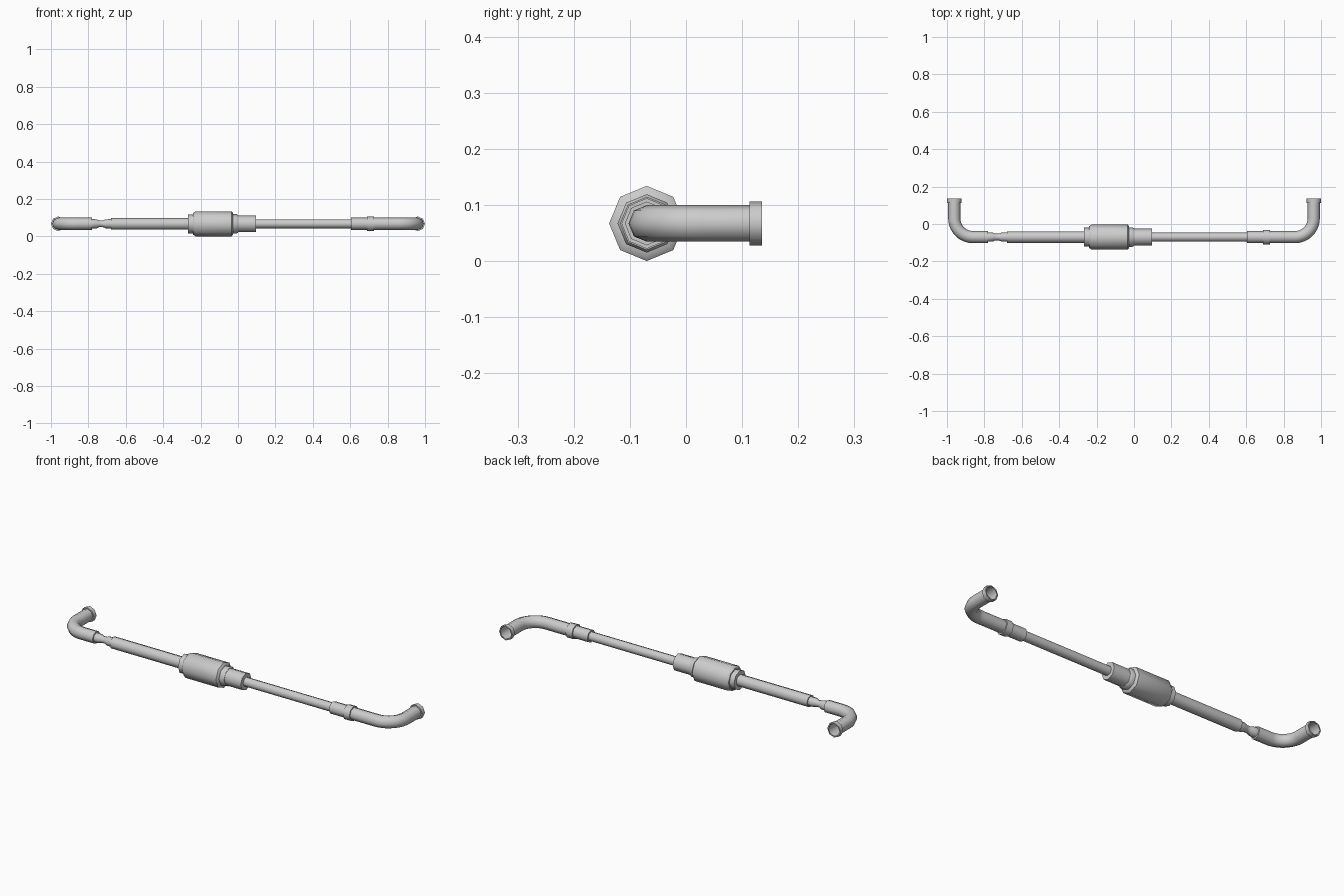
import bpy, bmesh, math

if "Cube" in bpy.data.objects:
    bpy.data.objects.remove(bpy.data.objects["Cube"])

SIDES = 8
AX_Y, AX_Z = -0.07, 0.067      # main pipe axis
PIPE_R, BEND_R, END_X = 0.0325, 0.10, 0.961


def loft(name, stations):
    """Skin 8-sided rings; each station is (x, y, heading angle, radius)."""
    bm = bmesh.new()
    rings = []
    for x, y, h, r in stations:
        ring = []
        for i in range(SIDES):
            a = 2 * math.pi * i / SIDES
            c = r * math.cos(a)
            ring.append(bm.verts.new((x - c * math.sin(h), y + c * math.cos(h),
                                      AX_Z + r * math.sin(a))))
        rings.append(ring)
    for p, q in zip(rings, rings[1:]):
        for i in range(SIDES):
            j = (i + 1) % SIDES
            bm.faces.new((p[i], p[j], q[j], q[i]))
    bmesh.ops.recalc_face_normals(bm, faces=bm.faces)
    me = bpy.data.meshes.new(name)
    bm.to_mesh(me)
    bm.free()
    ob = bpy.data.objects.new(name, me)
    bpy.context.collection.objects.link(ob)
    bpy.ops.object.select_all(action='DESELECT')
    ob.select_set(True)
    bpy.context.view_layer.objects.active = ob
    bpy.ops.object.shade_smooth_by_angle(angle=math.radians(46))
    return ob


def lathe_x(name, profile):
    return loft(name, [(x, AX_Y, 0, r) for x, r in profile])


def elbow(name, s, inner_x):
    """Bent pipe with an open mouth facing +y; s is the side (-1 or 1)."""
    st = [(s * END_X, 0.134, -math.pi / 2, PIPE_R)]
    for i in range(11):
        t = math.pi / 2 * i / 10
        h = -math.pi / 2 + (-t if s > 0 else t)
        st.append((s * (END_X - BEND_R + BEND_R * math.cos(t)),
                   AX_Y + BEND_R - BEND_R * math.sin(t), h, PIPE_R))
    h = st[-1][2]
    st += [(s * inner_x, AX_Y, h, PIPE_R), (s * inner_x, AX_Y, h, 0.02)]
    loft(name, st)
    # mouth flange
    loft(name + "_flange", [(s * END_X, y, -math.pi / 2, r) for y, r in
                            [(0.135, 0.0325), (0.135, 0.039), (0.113, 0.039), (0.113, 0.0325)]])


elbow("left_elbow", -1, 0.78)
elbow("right_elbow", 1, 0.604)

# waisted joint on the left
lathe_x("left_joint", [(-0.782, 0.025), (-0.755, 0.024), (-0.742, 0.018), (-0.722, 0.018),
                       (-0.708, 0.024), (-0.676, 0.025)])
# left straight pipe
lathe_x("left_pipe", [(-0.68, 0.01), (-0.68, 0.031), (-0.26, 0.031)])
# central body and its collars
lathe_x("left_body_collar", [(-0.267, 0.02), (-0.267, 0.051), (-0.23, 0.051)])
lathe_x("central_body", [(-0.24, 0.04), (-0.24, 0.058), (-0.226, 0.067),
                         (-0.034, 0.067), (-0.026, 0.058), (-0.026, 0.04)])
lathe_x("right_body_collar", [(-0.03, 0.052), (-0.008, 0.052), (0.0, 0.047), (0.0, 0.03)])
lathe_x("socket", [(-0.005, 0.045), (0.096, 0.045), (0.096, 0.02)])
# thin rod and coupling ring on the right
lathe_x("thin_rod", [(0.09, 0.024), (0.61, 0.024)])
lathe_x("coupling_ring", [(0.69, 0.03), (0.69, 0.039), (0.727, 0.039), (0.727, 0.03)])
